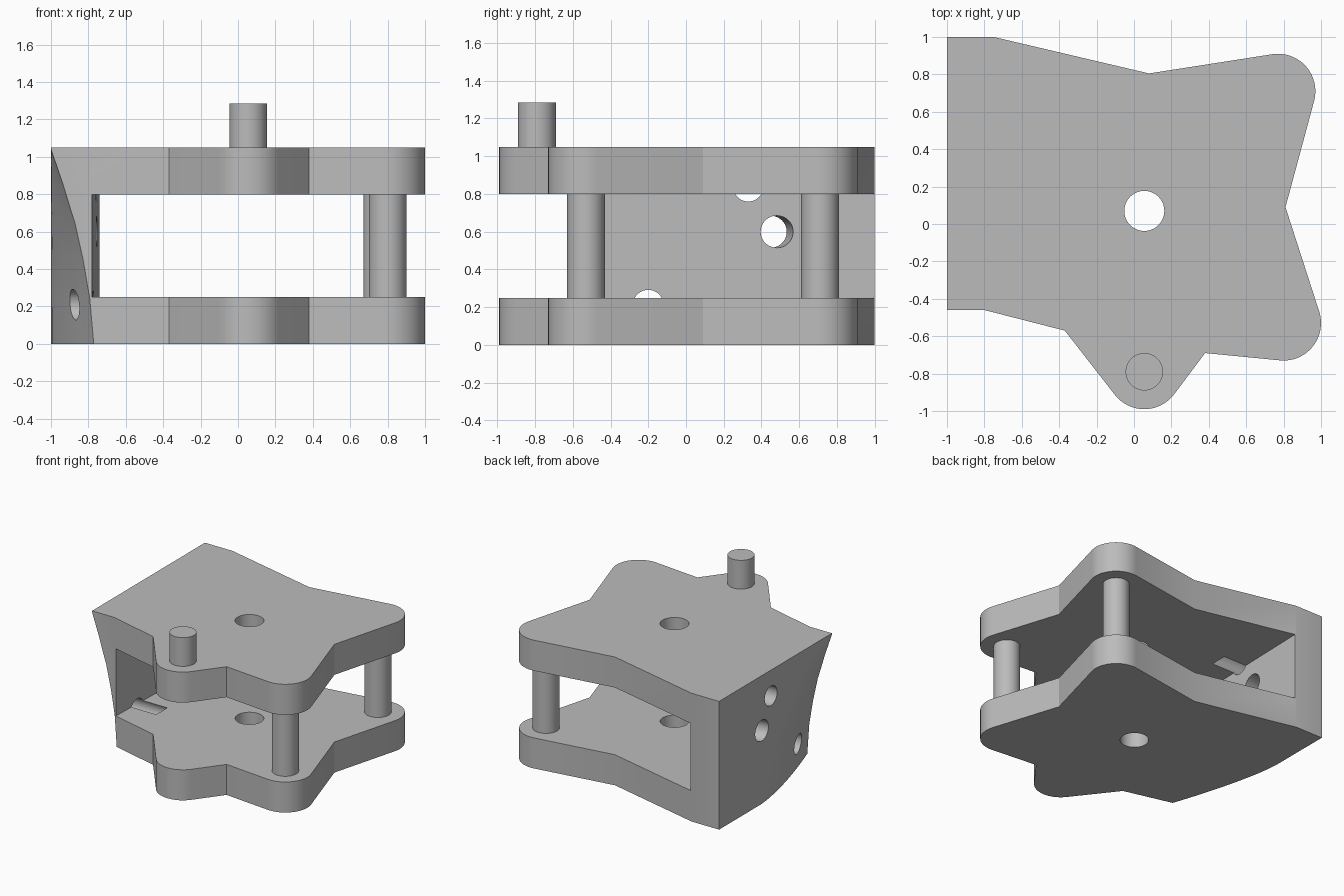
import bpy, bmesh, math
from mathutils import Vector

cube = bpy.data.objects.get("Cube")
if cube:
    bpy.data.objects.remove(cube, do_unlink=True)

grey = bpy.data.materials.new("plain grey")
grey.use_nodes = True
grey.diffuse_color = (0.5, 0.5, 0.5, 1)
grey.node_tree.nodes["Principled BSDF"].inputs["Base Color"].default_value = (0.5, 0.5, 0.5, 1)

LOW, HIGH, TOP = 0.25, 0.80, 1.05   # plate levels


def make(name, bm):
    bmesh.ops.recalc_face_normals(bm, faces=bm.faces)
    mesh = bpy.data.meshes.new(name)
    bm.to_mesh(mesh)
    bm.free()
    ob = bpy.data.objects.new(name, mesh)
    bpy.context.collection.objects.link(ob)
    mesh.materials.append(grey)
    return ob


def loft(name, rows):
    """Solid through equal-length closed rows of points."""
    bm = bmesh.new()
    rings = [[bm.verts.new(p) for p in row] for row in rows]
    n = len(rings[0])
    for a, b in zip(rings, rings[1:]):
        for i in range(n):
            j = (i + 1) % n
            bm.faces.new((a[i], a[j], b[j], b[i]))
    bm.faces.new(rings[0])
    bm.faces.new(rings[-1])
    return make(name, bm)


def prism(name, outline, z0, z1):
    return loft(name, [[(x, y, z) for x, y in outline] for z in (z0, z1)])


def rod(name, start, end, r):
    a, b = Vector(start), Vector(end)
    bm = bmesh.new()
    bmesh.ops.create_cone(bm, cap_ends=True, segments=48, radius1=r, radius2=r, depth=(b - a).length)
    bm.transform((b - a).to_track_quat('Z', 'Y').to_matrix().to_4x4())
    bmesh.ops.translate(bm, verts=bm.verts, vec=(a + b) / 2)
    return make(name, bm)


def arc(centre, start, end, r=0.2, steps=16):
    angles = [math.radians(start + (end - start) * i / steps) for i in range(steps + 1)]
    return [(centre[0] + r * math.cos(t), centre[1] + r * math.sin(t)) for t in angles]


# Body: lobed outline with three rounded corners
back_boss, side_boss, front_boss = (0.77, 0.71), (0.80, -0.53), (0.055, -0.79)
outline = ([(-1, 1), (-0.75, 1), (0.08, 0.805)]
           + arc(back_boss, 99, -14.5) + [(0.81, 0.09)]
           + arc(side_boss, 18, -96) + [(0.38, -0.69)]
           + arc(front_boss, -36, -143)
           + [(-0.37, -0.57), (-0.8, -0.46), (-1, -0.46)])
body = prism("body", outline, 0, TOP)

# Open gap between the plates, leaving the side wall
gap = prism("gap_cutter", [(-0.8, -1.2), (1.3, -1.2), (1.3, 1.2), (-0.735, 1.2)], LOW, HIGH)

# Curved scoop on the outer wall: height, depth at the front, crease position
profile = [(-0.1, 0.245, 0.48), (0, 0.24, 0.46), (0.25, 0.22, 0.38), (0.45, 0.185, 0.28),
           (0.65, 0.14, 0.11), (0.85, 0.075, -0.07), (0.96, 0.035, -0.21),
           (TOP, 0, -0.45), (1.1, -0.03, -0.48)]
rows = []
for z, depth, crease in profile:
    row = [(-1.3, crease, z)]
    for i in range(11):
        t = i / 10
        row.append((-1 + depth * t ** 1.4, crease + t * (-0.5 - crease), z))
    row.append((-1.3, -0.5, z))
    rows.append(row)
scoop = loft("scoop_cutter", rows)

# Bores: centre of the plates and three through the wall
cutters = [gap, scoop,
           rod("centre_bore_cutter", (0.055, 0.07, -0.2), (0.055, 0.07, 1.3), 0.107),
           rod("upper_bore_cutter", (-1.2, 0.33, 0.84), (-0.55, 0.33, 0.84), 0.08),
           rod("middle_bore_cutter", (-1.2, 0.42, 0.6), (-0.55, 0.51, 0.6), 0.085),
           rod("lower_bore_cutter", (-1.2, -0.2, 0.21), (-0.55, -0.2, 0.21), 0.082)]
for cutter in cutters:
    mod = body.modifiers.new(cutter.name, 'BOOLEAN')
    mod.operation = 'DIFFERENCE'
    mod.solver = 'EXACT'
    mod.object = cutter
bpy.context.view_layer.update()
cut = bpy.data.meshes.new_from_object(body.evaluated_get(bpy.context.evaluated_depsgraph_get()))
body.modifiers.clear()
body.data = cut
cut.name = "body"
for cutter in cutters:
    bpy.data.objects.remove(cutter, do_unlink=True)

# Pillars between the plates and the post on top
parts = [body,
         rod("back_pillar", (*back_boss, LOW), (*back_boss, HIGH), 0.1),
         rod("side_pillar", (*side_boss, LOW), (*side_boss, HIGH), 0.1),
         rod("top_post", (*front_boss, TOP), (*front_boss, 1.285), 0.1)]

bpy.ops.object.select_all(action='DESELECT')
for ob in parts:
    ob.select_set(True)
bpy.context.view_layer.objects.active = body
bpy.ops.object.shade_smooth_by_angle(angle=math.radians(25))
